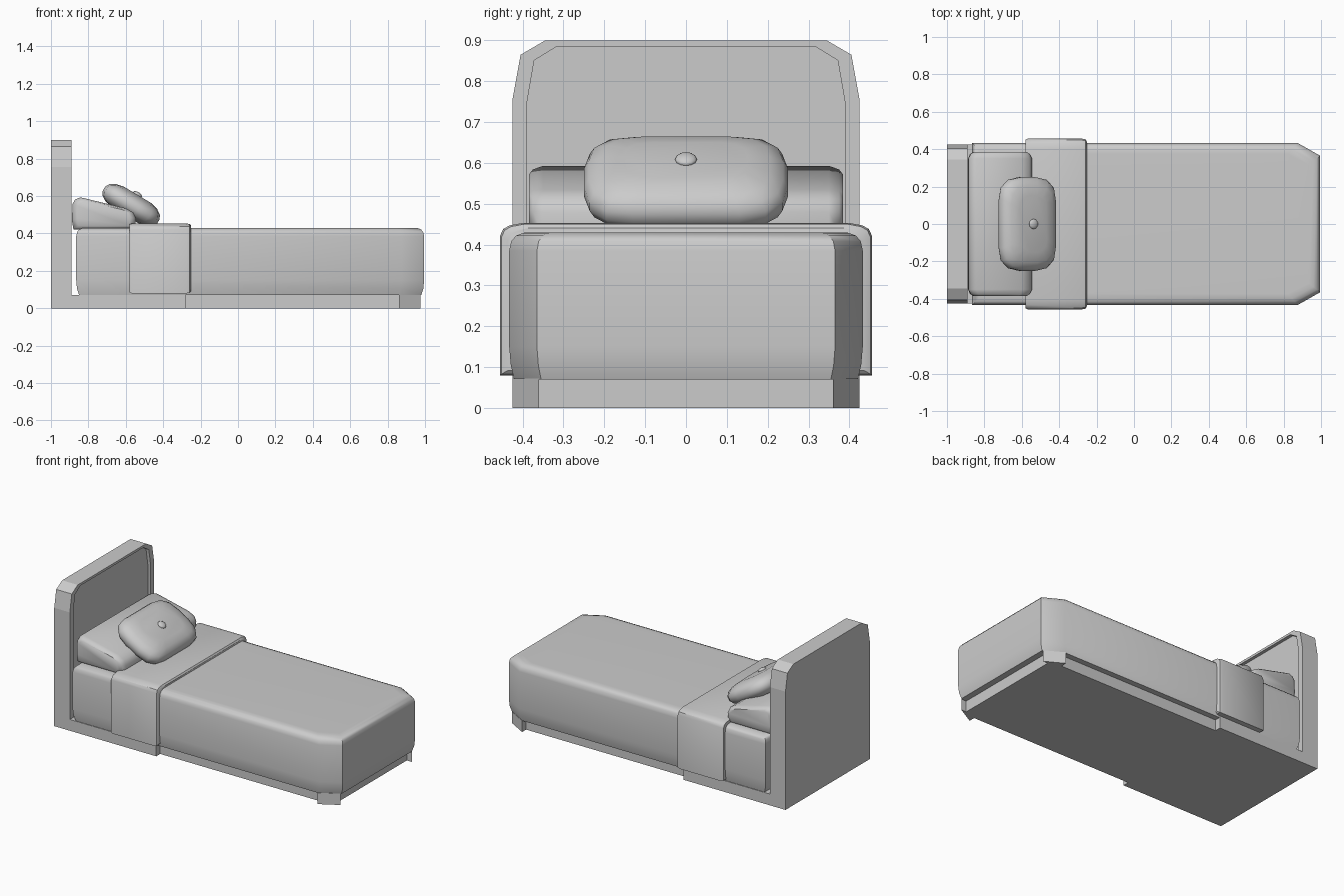
import bpy, bmesh, math
from mathutils import Matrix, Vector

if "Cube" in bpy.data.objects:
    bpy.data.objects.remove(bpy.data.objects["Cube"])


def loft(name, outline, levels, axes, matrix=None, angle=40):
    """Stack copies of a 2D outline along an axis. levels: (position, inset_a, inset_b)."""
    ca, cb = [(min(p[i] for p in outline) + max(p[i] for p in outline)) / 2 for i in (0, 1)]
    ha, hb = [(max(p[i] for p in outline) - min(p[i] for p in outline)) / 2 for i in (0, 1)]
    order = {"xyz": (0, 1, 2), "yzx": (1, 2, 0), "xzy": (0, 2, 1)}[axes]
    bm = bmesh.new()
    rings = []
    for t, ia, ib in levels:
        ring = []
        for a, b in outline:
            co = Vector()
            co[order[0]] = ca + (a - ca) * (1 - ia / ha)
            co[order[1]] = cb + (b - cb) * (1 - ib / hb)
            co[order[2]] = t
            ring.append(bm.verts.new(co))
        rings.append(ring)
    n = len(outline)
    for r, s in zip(rings, rings[1:]):
        for i in range(n):
            j = (i + 1) % n
            bm.faces.new((r[i], r[j], s[j], s[i]))
    bm.faces.new(rings[0])
    bm.faces.new(rings[-1])
    bmesh.ops.recalc_face_normals(bm, faces=bm.faces)
    mesh = bpy.data.meshes.new(name)
    bm.to_mesh(mesh)
    bm.free()
    ob = bpy.data.objects.new(name, mesh)
    bpy.context.collection.objects.link(ob)
    if matrix:
        ob.matrix_world = matrix
    smooth(ob, angle)
    return ob


def smooth(ob, angle):
    bpy.ops.object.select_all(action='DESELECT')
    bpy.context.view_layer.objects.active = ob
    ob.select_set(True)
    bpy.ops.object.shade_smooth_by_angle(angle=math.radians(angle))


def mirror_b(half):
    return half + [(a, -b) for a, b in reversed(half)]


def mirror_a(half):
    return half + [(-a, b) for a, b in reversed(half)]


# Headboard with a shallow recessed front panel
loft("headboard",
     mirror_a([(0.425, 0), (0.425, 0.755), (0.405, 0.865), (0.345, 0.9)]),
     [(-1, 0, 0), (-0.89, 0, 0), (-0.89, 0.035, 0.015), (-0.91, 0.035, 0.015)],
     "yzx", angle=10)

# Base plate with stepped side rails and chamfered feet at the end
loft("base_frame",
     mirror_b([(-0.95, 0.425), (-0.28, 0.425), (-0.28, 0.385), (0.86, 0.385),
               (0.86, 0.425), (0.975, 0.36), (0.94, 0.36)]),
     [(0, 0, 0), (0.072, 0, 0)], "xyz", angle=10)

# Mattress and blanket body with rounded top and tucked bottom
loft("mattress",
     mirror_b([(-0.865, 0.433), (0.875, 0.433), (0.995, 0.365)]),
     [(0.07, 0.016, 0.012), (0.105, 0.004, 0.004), (0.15, 0, 0), (0.385, 0, 0),
      (0.408, 0.005, 0.005), (0.422, 0.017, 0.017), (0.429, 0.035, 0.035), (0.43, 0.06, 0.06)],
     "xyz", angle=35)

# Folded blanket band
loft("blanket_fold",
     mirror_a([(0.456, 0.08), (0.456, 0.42), (0.448, 0.438), (0.432, 0.447), (0.4, 0.453)]),
     [(-0.58, 0.006, 0.004), (-0.57, 0, 0), (-0.275, 0, 0), (-0.258, 0.004, 0.003),
      (-0.25, 0.02, 0.012)],
     "yzx", angle=35)

# Lower pillow, a wedge profile with softened ends
loft("lower_pillow",
     [(-0.88, 0.42), (-0.888, 0.47), (-0.884, 0.56), (-0.87, 0.582), (-0.842, 0.593),
      (-0.6, 0.535), (-0.56, 0.512), (-0.545, 0.48), (-0.552, 0.42)],
     [(-0.385, 0.03, 0.022), (-0.375, 0.012, 0.009), (-0.35, 0, 0),
      (0.35, 0, 0), (0.375, 0.012, 0.009), (0.385, 0.03, 0.022)],
     "xzy", angle=45)

# Upper cushion, tilted against the lower pillow
tilt = Matrix.Translation((-0.571, 0, 0.552)) @ Matrix.Rotation(math.radians(31), 4, 'Y')
quarter = [(0.17, 0.13), (0.158, 0.195), (0.115, 0.236), (0.045, 0.25)]
half = quarter + [(-a, b) for a, b in reversed(quarter)]
side = [(0.012, 0, 0), (0.035, 0.012, 0.012), (0.053, 0.04, 0.045), (0.064, 0.085, 0.1)]
loft("cushion", mirror_b(half),
     [(-w, a, b) for w, a, b in reversed(side)] + side, "xyz", tilt, 60)

# Button in the middle of the cushion
bpy.ops.mesh.primitive_uv_sphere_add(segments=12, ring_count=8, radius=1)
button = bpy.context.object
button.name = "cushion_button"
button.matrix_world = tilt @ Matrix.Translation((0, 0, 0.066)) @ Matrix.Diagonal((0.027, 0.027, 0.013, 1))
smooth(button, 60)
